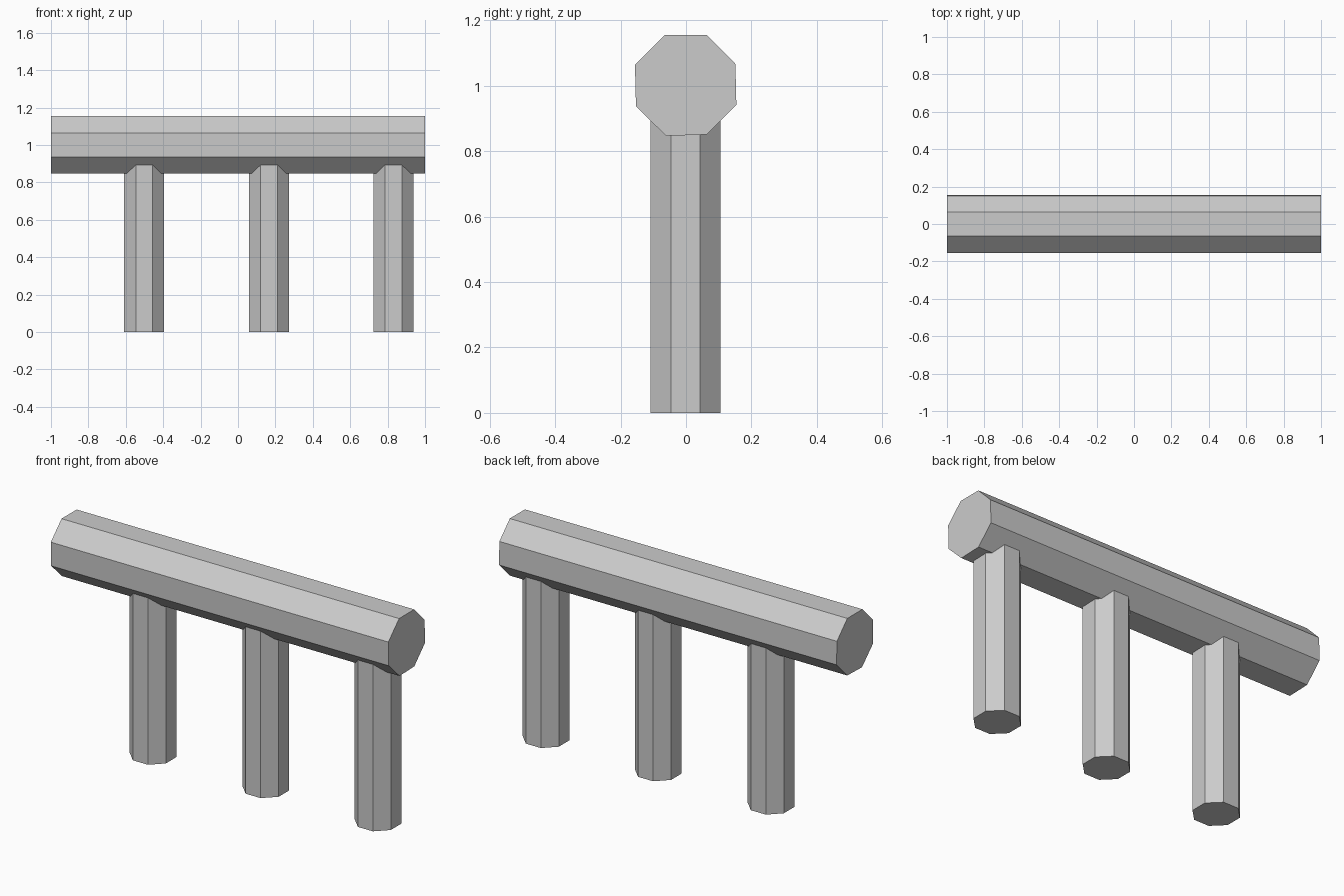
import bpy, bmesh
from mathutils import Vector

if "Cube" in bpy.data.objects:
    bpy.data.objects.remove(bpy.data.objects["Cube"])


def prism(name, profile, direction):
    """Extrude a closed profile into a flat-shaded solid."""
    bm = bmesh.new()
    face = bm.faces.new([bm.verts.new(p) for p in profile])
    ext = bmesh.ops.extrude_face_region(bm, geom=[face], use_keep_orig=True)
    moved = [g for g in ext["geom"] if isinstance(g, bmesh.types.BMVert)]
    bmesh.ops.translate(bm, verts=moved, vec=Vector(direction))
    bmesh.ops.recalc_face_normals(bm, faces=bm.faces[:])
    mesh = bpy.data.meshes.new(name)
    bm.to_mesh(mesh)
    bm.free()
    obj = bpy.data.objects.new(name, mesh)
    bpy.context.collection.objects.link(obj)
    return obj


# Log beam: slightly uneven octagon in y, z
beam = [(-0.065, 1.156), (0.063, 1.156), (0.151, 1.067), (0.154, 0.942),
        (0.064, 0.851), (-0.061, 0.847), (-0.153, 0.937), (-0.156, 1.065)]
prism("log_beam", [(-1, y, z) for y, z in beam], (2, 0, 0))

# Three octagonal posts running up into the beam
A, S = 0.107, 0.0445
octagon = [(A, -S), (A, S), (S, A), (-S, A), (-A, S), (-A, -S), (-S, -A), (S, -A)]
for name, x in (("left_post", -0.502), ("middle_post", 0.166), ("right_post", 0.831)):
    prism(name, [(x + px, py - 0.002, 0) for px, py in octagon], (0, 0, 1.0))
